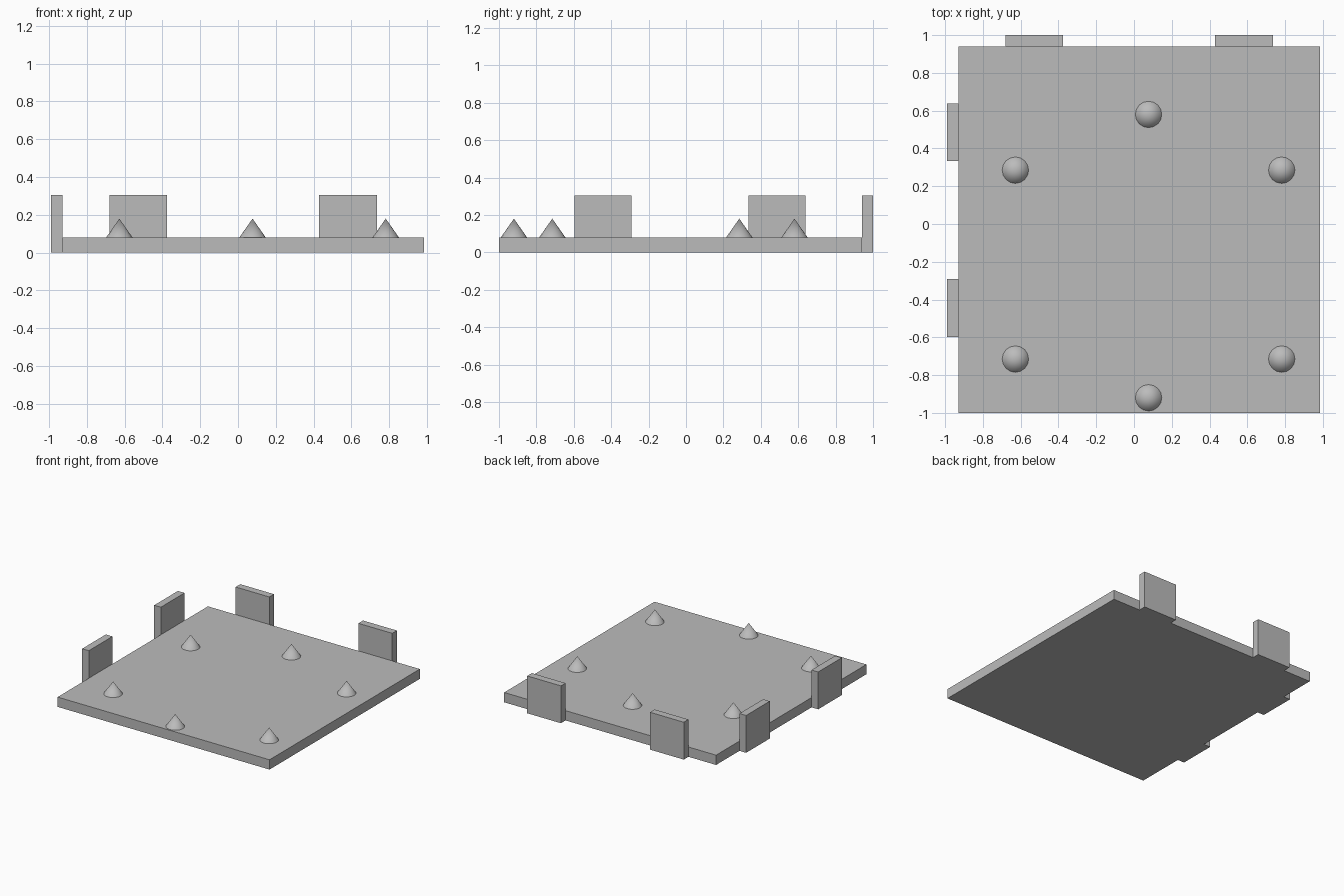
import bpy
import math

old = bpy.data.objects.get("Cube")
if old:
    bpy.data.objects.remove(old, do_unlink=True)

grey = bpy.data.materials.new("plain_grey")
grey.use_nodes = True
colour = (0.5, 0.5, 0.5, 1)
grey.diffuse_color = colour
grey.node_tree.nodes["Principled BSDF"].inputs["Base Color"].default_value = colour

BASE_TOP = 0.08
TAB_TOP = 0.305
LEFT, RIGHT, FRONT, BACK = -0.93, 0.985, -1.0, 0.94


def box(name, x0, x1, y0, y1, top):
    """Box standing on the ground between the given limits."""
    bpy.ops.mesh.primitive_cube_add(
        size=1, location=((x0 + x1) / 2, (y0 + y1) / 2, top / 2))
    ob = bpy.context.object
    ob.name = name
    ob.scale = (x1 - x0, y1 - y0, top)
    bpy.ops.object.transform_apply(location=False, rotation=False, scale=True)
    ob.data.materials.append(grey)


def stud(name, x, y, height=0.1):
    """Small cone standing on the base plate."""
    bpy.ops.mesh.primitive_cone_add(
        vertices=16, radius1=0.07, radius2=0, depth=height,
        location=(x, y, BASE_TOP + height / 2))
    ob = bpy.context.object
    ob.name = name
    ob.data.materials.append(grey)
    bpy.ops.object.shade_smooth_by_angle(angle=math.radians(30))


# Base plate
box("base_plate", LEFT, RIGHT, FRONT, BACK, BASE_TOP)

# Upright tabs along the back and the side edge
for i, x in enumerate((-0.68, 0.43)):
    box(f"back_tab_{i + 1}", x, x + 0.305, BACK, 1.0, TAB_TOP)
for i, y in enumerate((-0.597, 0.333)):
    box(f"side_tab_{i + 1}", -0.99, LEFT, y, y + 0.305, TAB_TOP)

# Cone studs: four corners, plus one ahead and one behind on the middle line
for x, side in ((-0.628, "right"), (0.782, "left")):
    for y, end in ((-0.715, "front"), (0.285, "back")):
        stud(f"{end}_{side}_cone", x, y)
stud("front_middle_cone", 0.077, -0.92)
stud("back_middle_cone", 0.077, 0.58)
